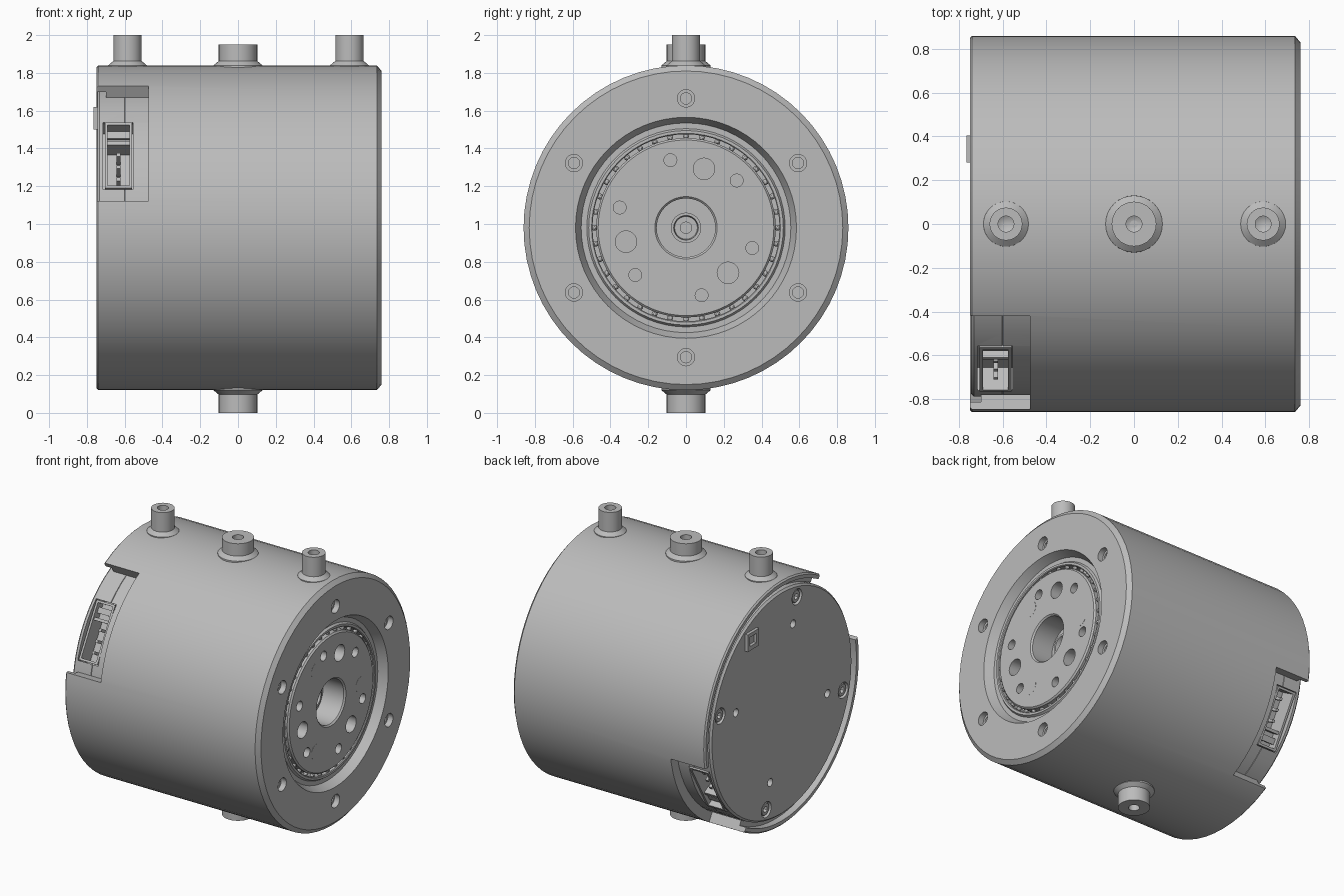
import bpy
import bmesh
from math import pi, radians, cos, sin
from mathutils import Matrix, Vector

cube = bpy.data.objects.get("Cube")
if cube:
    bpy.data.objects.remove(cube, do_unlink=True)

grey = bpy.data.materials.new("machined grey")
grey.use_nodes = True
GREY = (0.5, 0.5, 0.5, 1)
grey.diffuse_color = GREY
grey.node_tree.nodes["Principled BSDF"].inputs["Base Color"].default_value = GREY

CENTRE = Matrix.Translation((0, 0, 0.98))
ALONG_X = CENTRE @ Matrix.Rotation(pi / 2, 4, "Y")


def finish(name, bm):
    bmesh.ops.recalc_face_normals(bm, faces=bm.faces)
    mesh = bpy.data.meshes.new(name)
    bm.to_mesh(mesh)
    bm.free()
    mesh.materials.append(grey)
    ob = bpy.data.objects.new(name, mesh)
    bpy.context.collection.objects.link(ob)
    return ob


def add_lathe(bm, profile, matrix, segs, closed=False):
    """Revolve (radius, height) points around local z."""
    rings = []
    for r, h in profile:
        n = 1 if r == 0 else segs
        rings.append([bm.verts.new(matrix @ Vector((r * cos(2 * pi * i / segs), r * sin(2 * pi * i / segs), h)))
                      for i in range(n)])
    pairs = list(zip(rings, rings[1:]))
    if closed:
        pairs.append((rings[-1], rings[0]))
    for a, b in pairs:
        for i in range(segs):
            j = (i + 1) % segs
            quad = [a[i % len(a)], a[j % len(a)], b[j % len(b)], b[i % len(b)]]
            bm.faces.new(list(dict.fromkeys(quad)))


def lathe(name, profile, matrix=ALONG_X, segs=64, closed=False):
    bm = bmesh.new()
    add_lathe(bm, profile, matrix, segs, closed)
    return finish(name, bm)


def boxes(name, spans, matrix):
    """One mesh of boxes, each given by its x, y and z span."""
    bm = bmesh.new()
    for lo, hi in spans:
        lo, hi = Vector(lo), Vector(hi)
        size = Matrix.Diagonal((*(hi - lo), 1))
        bmesh.ops.create_cube(bm, size=1, matrix=matrix @ Matrix.Translation((lo + hi) / 2) @ size)
    return finish(name, bm)


def polar(r, degrees):
    """Matrix at a bolt position on the face, local z along x."""
    a = radians(degrees)
    return Matrix.Translation((0, r * cos(a), r * sin(a))) @ ALONG_X


def drills(name, holes):
    """Cutter of cylinders: (pitch radius, angle, hole radius, start, end)."""
    bm = bmesh.new()
    for pitch, angle, r, x0, x1 in holes:
        add_lathe(bm, [(0, x0), (r, x0), (r, x1), (0, x1)], polar(pitch, angle), 20)
    return finish(name, bm)


def cut(ob, cutter):
    mod = ob.modifiers.new("cut", "BOOLEAN")
    mod.operation = "DIFFERENCE"
    mod.solver = "EXACT"
    mod.object = cutter
    bpy.context.view_layer.objects.active = ob
    bpy.ops.object.modifier_apply(modifier=mod.name)
    bpy.data.objects.remove(cutter, do_unlink=True)


# Outer housing with front flange
housing = lathe("housing", [
    (0.825, -0.75), (0.85, -0.75), (0.86, -0.74), (0.86, 0.735), (0.83, 0.76),
    (0.585, 0.76), (0.555, 0.70), (0.525, 0.70), (0.515, 0.715), (0.50, 0.715),
    (0.495, 0.71), (0.495, 0.6), (0.79, 0.6), (0.79, -0.70), (0.825, -0.70)], closed=True)

# Inner core with rear cover and a seam
core = lathe("core", [
    (0, -0.745), (0.775, -0.745), (0.788, -0.732), (0.788, -0.602), (0.783, -0.6),
    (0.788, -0.598), (0.788, 0.5), (0, 0.5)])

# Output rotor with stepped central bore
rotor = lathe("rotor", [
    (0, 0.53), (0.03, 0.53), (0.03, 0.57), (0.06, 0.57), (0.065, 0.6), (0.08, 0.6),
    (0.08, 0.555), (0.155, 0.555), (0.155, 0.715), (0.165, 0.725), (0.465, 0.725),
    (0.475, 0.715), (0.475, 0.51), (0, 0.51)])

# Flange bolt holes, counterbored
bolt_angles = range(30, 390, 60)
cut(housing, drills("flange_bores", [(0.685, a, 0.046, 0.72, 0.8) for a in bolt_angles]))
cut(housing, drills("flange_holes", [(0.685, a, 0.03, 0.65, 0.74) for a in bolt_angles]))

# Rotor holes: three dowel holes and six threaded holes
cut(rotor, drills("rotor_holes",
                  [(0.326, a, 0.057, 0.63, 0.8) for a in (73, 193, 313)] +
                  [(0.367, a, 0.034, 0.65, 0.8) for a in range(43, 403, 60)]))

# Flush dowel plugs
for i in range(3):
    lathe("dowel_plug", [(0, 0.72), (0.055, 0.72), (0.055, 0.726), (0, 0.726)],
          polar(0.33, 120 * i), 20)

# Bearing balls in the gap around the rotor
bm = bmesh.new()
for i in range(36):
    bmesh.ops.create_uvsphere(bm, u_segments=10, v_segments=6, radius=0.016,
                              matrix=polar(0.485, 10 * i) @ Matrix.Translation((0, 0, 0.695)))
finish("bearing_balls", bm)

# Rear cover screw recesses and small holes
quarter = [14 + 90 * i for i in range(4)]
cut(core, drills("cover_holes",
                 [(0.705, a, 0.055, -0.8, -0.70) for a in quarter] +
                 [(0.525, a, 0.028, -0.8, -0.66) for a in quarter]))
for a in quarter:
    screw = lathe("cover_screw", [(0, -0.69), (0.046, -0.69), (0.046, -0.73), (0.04, -0.738), (0, -0.738)],
                  polar(0.705, a), 20)
    cut(screw, lathe("socket", [(0, -0.8), (0.022, -0.8), (0.022, -0.71), (0, -0.71)],
                     polar(0.705, a), 6))

# Small frame socket on the rear cover
boxes("cover_socket", [
    ((-0.766, 0.28, 0.52), (-0.74, 0.31, 0.64)),
    ((-0.766, 0.38, 0.52), (-0.74, 0.405, 0.64)),
    ((-0.766, 0.31, 0.52), (-0.74, 0.38, 0.55)),
    ((-0.766, 0.31, 0.615), (-0.74, 0.38, 0.64))], CENTRE)

# Two opposite connector bays; local y is radial, local z tangential
for angle in (150, 330):
    bay = CENTRE @ Matrix.Rotation(radians(angle), 4, "X")

    # Window through the housing, with radial sides
    bm = bmesh.new()
    outline = [(0.6, 20.5), (1.2, 20.5), (1.4, 0), (1.2, -30.7), (0.6, -30.7)]
    ends = [[bm.verts.new(bay @ Vector((x, r * cos(radians(a)), r * sin(radians(a)))))
             for r, a in outline] for x in (-0.9, -0.475)]
    for end in ends:
        bm.faces.new(end)
    for i in range(5):
        j = (i + 1) % 5
        bm.faces.new([ends[0][i], ends[0][j], ends[1][j], ends[1][i]])
    cut(housing, finish("window", bm))

    # Pocket and connector shell
    cut(core, boxes("pocket", [((-0.715, 0.64, -0.205), (-0.555, 0.9, 0.205))], bay))
    boxes("connector_shell", [
        ((-0.705, 0.63, -0.2), (-0.69, 0.768, 0.2)),
        ((-0.575, 0.63, -0.2), (-0.56, 0.768, 0.2)),
        ((-0.69, 0.63, -0.2), (-0.575, 0.768, -0.185)),
        ((-0.69, 0.63, 0.185), (-0.575, 0.768, 0.2)),
        ((-0.69, 0.63, -0.09), (-0.575, 0.755, -0.07)),
        ((-0.69, 0.63, -0.185), (-0.575, 0.70, -0.09)),
        ((-0.69, 0.72, -0.16), (-0.575, 0.74, -0.12)),
        ((-0.69, 0.63, -0.07), (-0.575, 0.65, 0.185))], bay)
    boxes("connector_pins", [((-0.642, 0.645, t - 0.01), (-0.622, 0.74, t + 0.01))
                             for t in (-0.02, 0.055, 0.13)], bay)

# Hollow pipe bosses with flared feet
for name, x, turn, r, top in (
        ("right_boss", -0.585, 0, 0.075, 1.02), ("left_boss", 0.59, 0, 0.075, 1.02),
        ("middle_boss", 0, 0, 0.102, 0.97), ("bottom_boss", 0, pi, 0.102, 0.98)):
    base = CENTRE @ Matrix.Translation((x, 0, 0)) @ Matrix.Rotation(turn, 4, "X")
    lathe(name, [(0, 0.8), (r + 0.03, 0.8), (r + 0.028, 0.86), (r, 0.883), (r, top),
                 (0.036, top), (0.036, top - 0.1), (0, top - 0.12)], base, 32)

# Smooth round walls, keep machined edges sharp
for ob in bpy.context.scene.objects:
    ob.select_set(ob.type == "MESH")
bpy.context.view_layer.objects.active = housing
bpy.ops.object.shade_smooth_by_angle(angle=radians(25))
